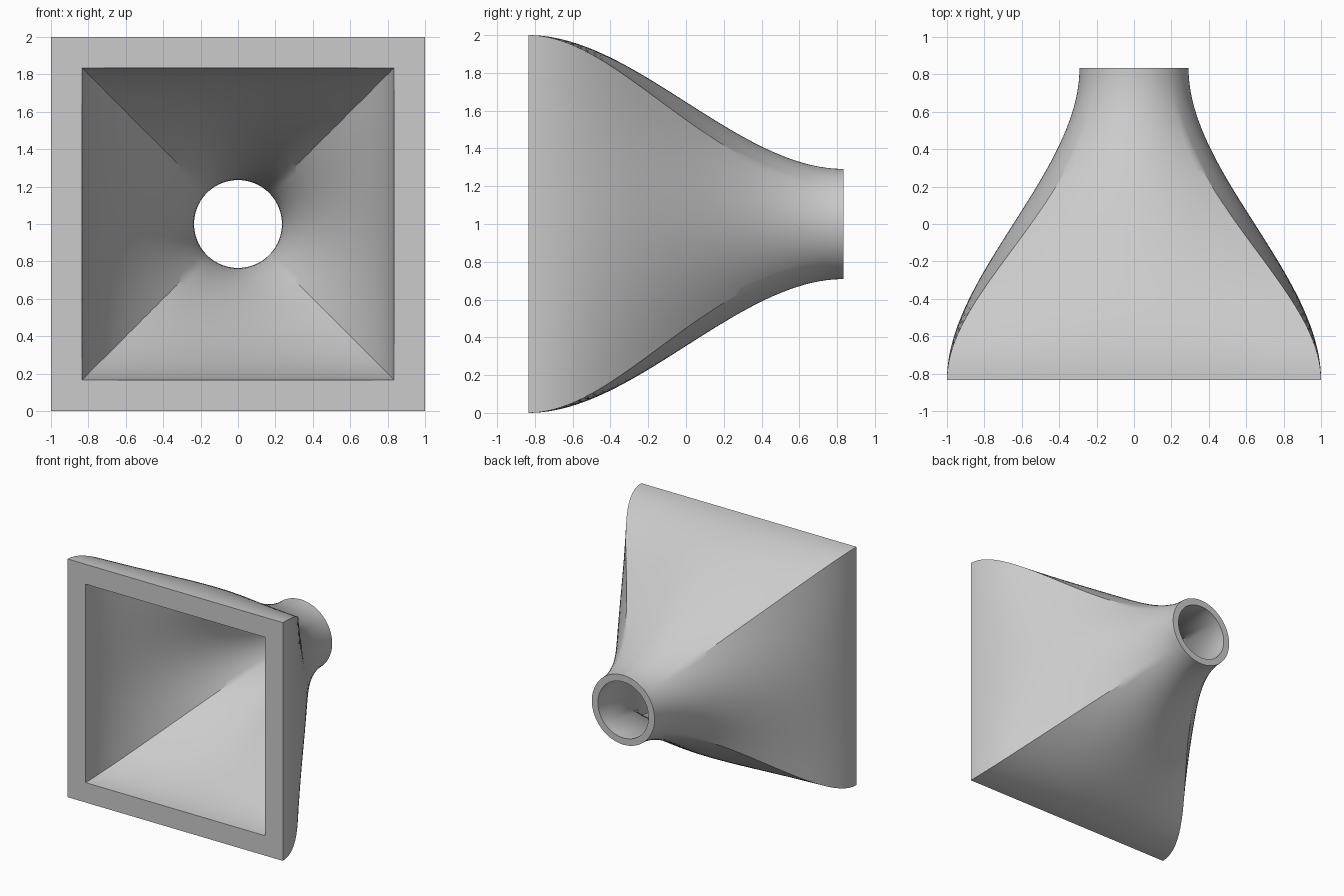
import bpy
import bmesh
import math

if "Cube" in bpy.data.objects:
    bpy.data.objects.remove(bpy.data.objects["Cube"])

SEGMENTS = 96        # points around each section (multiple of 8 puts points on the corners)
STEPS = 40           # sections along the length
HALF_LENGTH = 0.833
CENTRE_Z = 1.0


def section(bm, t, square_half, circle_radius):
    """One ring: a square at t = 0 that eases into a circle at t = 1."""
    s = t * t * (3 - 2 * t)
    size = square_half + (circle_radius - square_half) * s
    y = -HALF_LENGTH + 2 * HALF_LENGTH * t
    ring = []
    for i in range(SEGMENTS):
        a = 2 * math.pi * i / SEGMENTS
        c, d = math.cos(a), math.sin(a)
        to_square = 1 / max(abs(c), abs(d))
        r = size * ((1 - s) * to_square + s)
        ring.append(bm.verts.new((r * c, y, CENTRE_Z + r * d)))
    return ring


bm = bmesh.new()
steps = [i / STEPS for i in range(STEPS + 1)]

# Outer wall front to back, then inner wall back to front
rings = [section(bm, t, 1.0, 0.2915) for t in steps]
rings += [section(bm, t, 0.833, 0.235) for t in reversed(steps)]

# Bridge all rings in a closed loop, which also makes both flat rims
for k, ring in enumerate(rings):
    following = rings[(k + 1) % len(rings)]
    for i in range(SEGMENTS):
        j = (i + 1) % SEGMENTS
        bm.faces.new((ring[i], ring[j], following[j], following[i]))
bmesh.ops.recalc_face_normals(bm, faces=bm.faces)

mesh = bpy.data.meshes.new("duct_adapter")
bm.to_mesh(mesh)
bm.free()
adapter = bpy.data.objects.new("duct_adapter", mesh)
bpy.context.collection.objects.link(adapter)

# Plain grey
grey = bpy.data.materials.new("light_grey")
grey.diffuse_color = (0.6, 0.6, 0.6, 1.0)
grey.use_nodes = True
grey.node_tree.nodes["Principled BSDF"].inputs["Base Color"].default_value = grey.diffuse_color
mesh.materials.append(grey)

# Smooth walls with crisp corners and rims
bpy.context.view_layer.objects.active = adapter
adapter.select_set(True)
bpy.ops.object.shade_smooth_by_angle(angle=math.radians(30))
